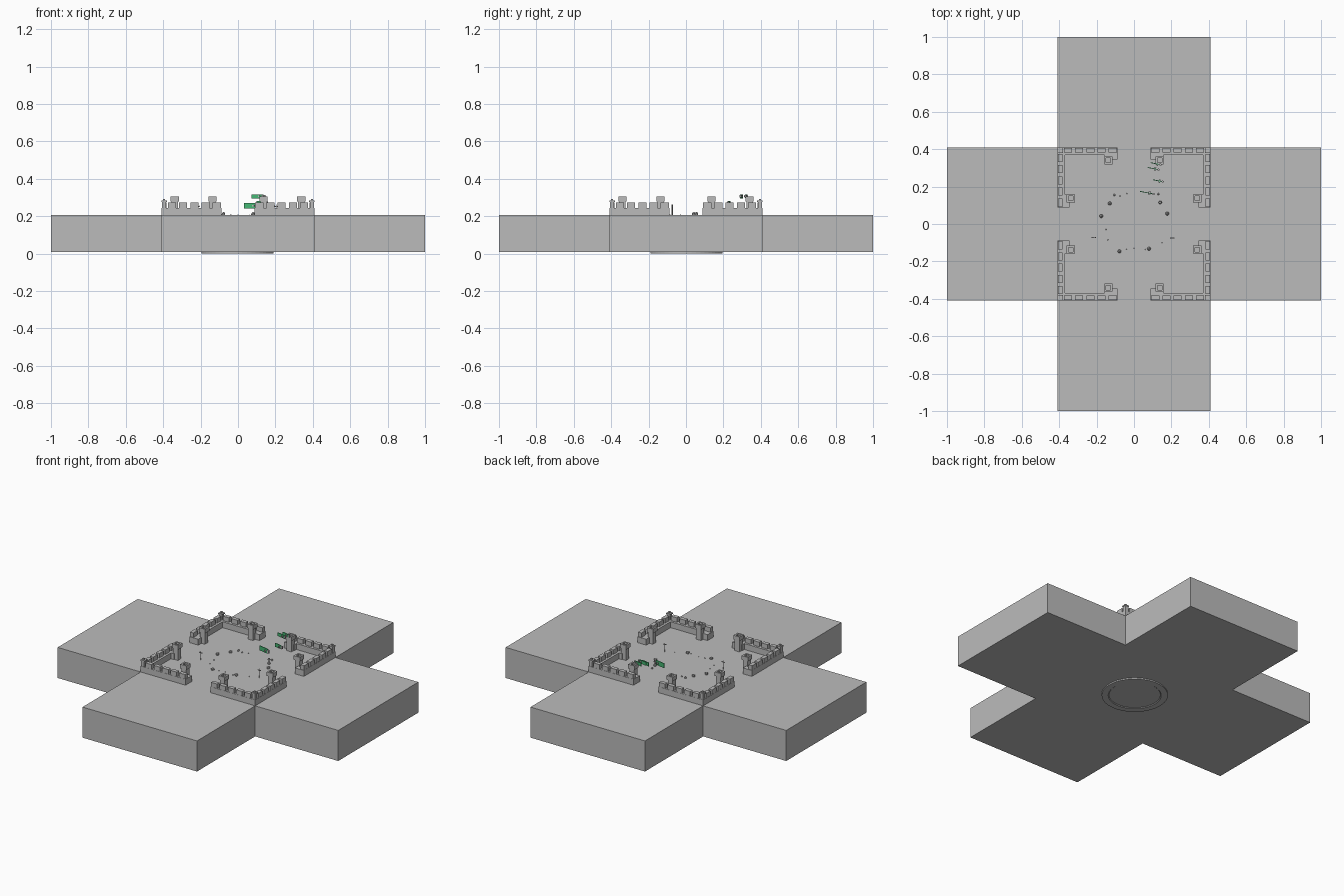
import bpy, bmesh, math
from mathutils import Matrix, Vector

if "Cube" in bpy.data.objects:
    bpy.data.objects.remove(bpy.data.objects["Cube"])


def material(name, rgb):
    m = bpy.data.materials.new(name)
    m.diffuse_color = (*rgb, 1)
    m.use_nodes = True
    m.node_tree.nodes["Principled BSDF"].inputs["Base Color"].default_value = m.diffuse_color
    return m


STONE = material("stone grey", (0.5, 0.5, 0.5))
GREEN = material("flag green", (0.06, 0.47, 0.17))
TOP = 0.205          # ground level of the plateau


def finish(bm, name, mat):
    bmesh.ops.recalc_face_normals(bm, faces=bm.faces)
    me = bpy.data.meshes.new(name)
    bm.to_mesh(me)
    bm.free()
    me.materials.append(mat)
    ob = bpy.data.objects.new(name, me)
    bpy.context.collection.objects.link(ob)
    return ob


def box(bm, x0, x1, y0, y1, z0, z1):
    mid = Vector(((x0 + x1) / 2, (y0 + y1) / 2, (z0 + z1) / 2))
    size = Matrix.Diagonal((abs(x1 - x0), abs(y1 - y0), z1 - z0, 1))
    bmesh.ops.create_cube(bm, size=1, matrix=Matrix.Translation(mid) @ size)


def lathe(bm, profile, n, cx=0, cy=0):
    rings = [[bm.verts.new((cx + r * math.cos(2 * math.pi * i / n),
                            cy + r * math.sin(2 * math.pi * i / n), z))
              for i in range(n)] for r, z in profile]
    for a, b in zip(rings, rings[1:]):
        for i in range(n):
            j = (i + 1) % n
            bm.faces.new((a[i], a[j], b[j], b[i]))
    bm.faces.new(rings[0])
    bm.faces.new(rings[-1])


# Cross-shaped plateau
bm = bmesh.new()
A = 0.408
quarter = [(A, -A), (1, -A), (1, A)]
outline = []
for k in range(4):
    rot = Matrix.Rotation(k * math.pi / 2, 2)
    outline += [rot @ Vector(p) for p in quarter]
base = bm.faces.new([bm.verts.new((p.x, p.y, 0.008)) for p in outline])
ext = bmesh.ops.extrude_face_region(bm, geom=[base], use_keep_orig=True)
bmesh.ops.translate(bm, vec=(0, 0, TOP - 0.008),
                    verts=[v for v in ext["geom"] if isinstance(v, bmesh.types.BMVert)])
finish(bm, "plateau", STONE)

# Round foot with a shallow recess under the plateau
bm = bmesh.new()
lathe(bm, [(0.193, 0.009), (0.193, 0.0), (0.155, 0.0), (0.15, 0.004)], 48, -0.003, 0.003)
finish(bm, "round_foot", STONE)


def wall_arm(bm):
    # Half of one corner, running along x at the +y edge
    box(bm, 0.088, A, 0.368, A, TOP, 0.243)
    box(bm, 0.088, 0.158, 0.345, 0.37, TOP, 0.243)
    for i in range(5):
        x = 0.092 + i * 0.06
        box(bm, x, x + 0.043, 0.382, A - 0.001, 0.243, 0.272)


def tower(bm, x, y):
    # Square shaft, wider cap and sunken top
    box(bm, x - 0.017, x + 0.017, y - 0.017, y + 0.017, TOP, 0.28)
    box(bm, x - 0.022, x + 0.022, y - 0.022, y + 0.022, 0.278, 0.292)
    for s in (-1, 1):
        box(bm, x + s * 0.012, x + s * 0.022, y - 0.022, y + 0.022, 0.292, 0.304)
        box(bm, x - 0.012, x + 0.012, y + s * 0.012, y + s * 0.022, 0.292, 0.304)


def corner_turret(bm):
    c = A - 0.013
    box(bm, c - 0.011, c + 0.011, c - 0.011, c + 0.011, 0.243, 0.278)
    box(bm, c - 0.016, c + 0.013, c - 0.016, c + 0.013, 0.276, 0.284)
    box(bm, c - 0.006, c + 0.006, c - 0.006, c + 0.006, 0.284, 0.292)


# Four corner walls, mirrored across both axes
for sx, sy, label in ((1, 1, "back_right"), (-1, 1, "back_left"),
                      (1, -1, "front_right"), (-1, -1, "front_left")):
    bm = bmesh.new()
    wall_arm(bm)
    for v in bm.verts:
        v.tag = True
    wall_arm(bm)
    for v in bm.verts:
        if not v.tag:
            v.co.x, v.co.y = v.co.y, v.co.x
    corner_turret(bm)
    bmesh.ops.scale(bm, vec=(sx, sy, 1), verts=bm.verts)
    finish(bm, "corner_wall_" + label, STONE)
    bm = bmesh.new()
    tower(bm, sx * 0.137, sy * 0.34)
    tower(bm, sx * 0.338, sy * 0.137)
    finish(bm, "gate_towers_" + label, STONE)

# Boulders around the courtyard
bm = bmesh.new()
for x, y, r in ((-0.13, 0.11, 0.011), (-0.175, 0.042, 0.011), (0.178, 0.056, 0.011),
                (-0.078, -0.146, 0.011), (0.08, -0.132, 0.011), (-0.105, 0.155, 0.007),
                (0.13, 0.16, 0.006), (-0.075, 0.15, 0.004), (-0.038, 0.162, 0.003),
                (-0.15, -0.03, 0.003), (-0.04, -0.135, 0.003), (0.0, -0.13, 0.003),
                (0.06, -0.136, 0.003), (-0.14, -0.085, 0.003), (0.15, -0.1, 0.003)):
    bmesh.ops.create_icosphere(bm, subdivisions=1, radius=r,
                               matrix=Matrix.Translation((x, y, TOP + r * 0.6)))
finish(bm, "boulders", STONE)

# Slim lamp posts with a cross arm, and one short bollard
bm = bmesh.new()
for x, y in ((-0.215, -0.072), (0.205, -0.075)):
    lathe(bm, [(0.002, TOP), (0.002, 0.262)], 6, x, y)
    box(bm, x - 0.01, x + 0.01, y - 0.0015, y + 0.0015, 0.25, 0.254)
    for d in (-0.01, 0.01):
        bmesh.ops.create_icosphere(bm, subdivisions=1, radius=0.003,
                                   matrix=Matrix.Translation((x + d, y, 0.254)))
lathe(bm, [(0.01, TOP), (0.01, 0.212), (0.004, 0.215), (0.004, 0.228),
           (0.009, 0.232), (0.006, 0.24)], 8, 0.14, 0.115)
finish(bm, "posts", STONE)

# Floating green banners, slightly turned, each with a small grey holder
for i, (x, y, z, w, h) in enumerate(((0.066, 0.168, 0.256, 0.068, 0.03),
                                     (0.125, 0.232, 0.27, 0.05, 0.024),
                                     (0.1, 0.297, 0.306, 0.054, 0.022),
                                     (0.113, 0.323, 0.306, 0.048, 0.02))):
    turn = Matrix.Translation((x, y, z)) @ Matrix.Rotation(math.radians(-11), 4, 'Z')
    bm = bmesh.new()
    box(bm, -w / 2, w / 2, -0.002, 0.002, -h / 2, h / 2)
    bm.transform(turn)
    finish(bm, f"banner_{i + 1}", GREEN)
    bm = bmesh.new()
    box(bm, w / 2, w / 2 + 0.01, -0.005, 0.005, -h / 3, h / 3)
    box(bm, w / 6, w / 3, -0.009, 0.009, -0.004, 0.004)
    bm.transform(turn)
    finish(bm, f"banner_holder_{i + 1}", STONE)
